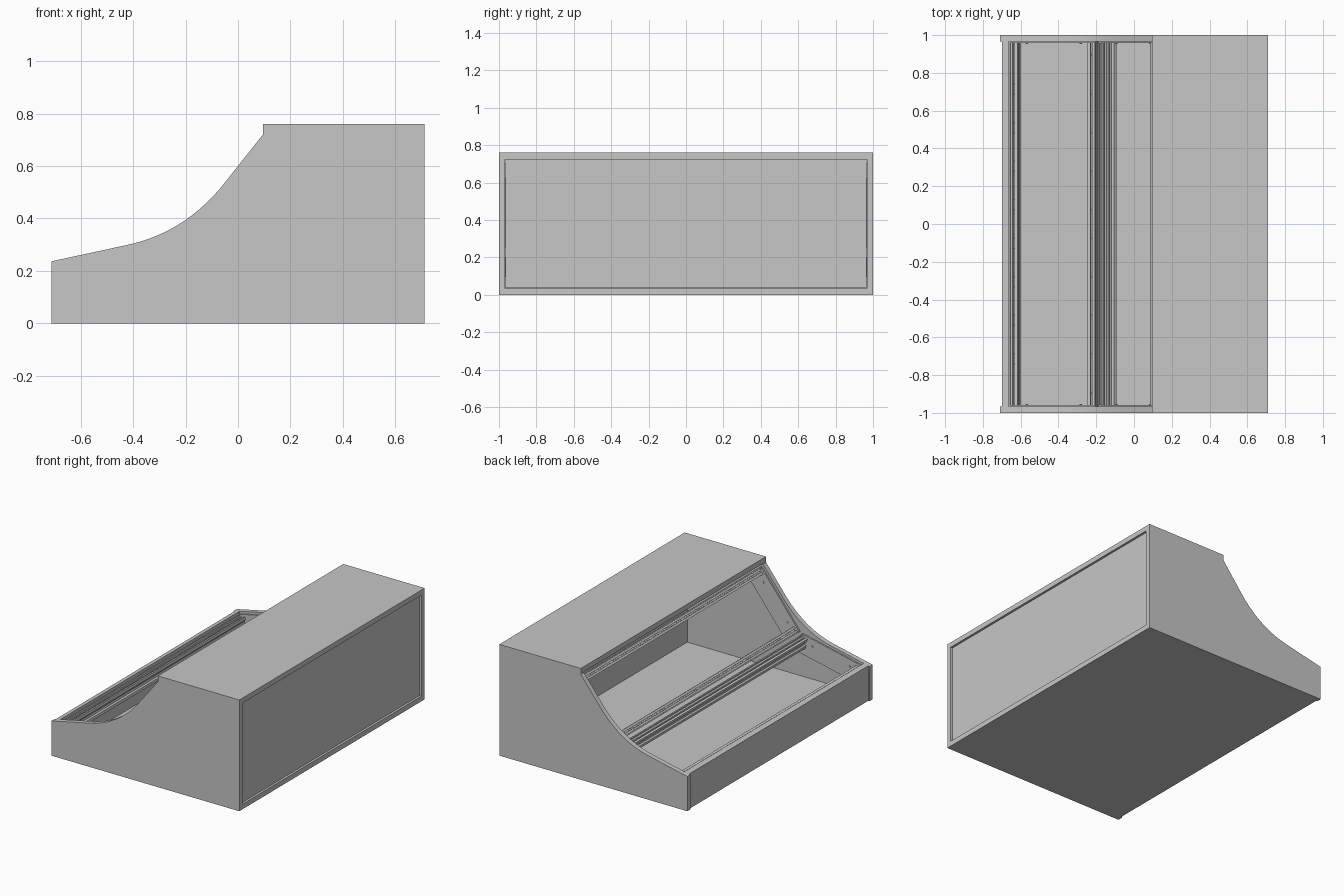
import bpy, bmesh, math
from mathutils import Vector

if "Cube" in bpy.data.objects:
    bpy.data.objects.remove(bpy.data.objects["Cube"])

grey = bpy.data.materials.new("light_grey")
grey.diffuse_color = (0.57, 0.57, 0.57, 1)
grey.use_nodes = True
grey.node_tree.nodes["Principled BSDF"].inputs["Base Color"].default_value = grey.diffuse_color


def prism(name, pts, y0, y1):
    """Extrude an xz outline from y0 to y1."""
    bm = bmesh.new()
    face = bm.faces.new([bm.verts.new((x, y0, z)) for x, z in pts])
    ext = bmesh.ops.extrude_face_region(bm, geom=[face])
    bmesh.ops.translate(bm, vec=(0, y1 - y0, 0),
                        verts=[v for v in ext["geom"] if isinstance(v, bmesh.types.BMVert)])
    bmesh.ops.recalc_face_normals(bm, faces=bm.faces)
    return finish(name, bm)


def finish(name, bm):
    me = bpy.data.meshes.new(name)
    bm.to_mesh(me)
    bm.free()
    me.materials.append(grey)
    ob = bpy.data.objects.new(name, me)
    bpy.context.collection.objects.link(ob)
    return ob


def rect(x0, x1, z0, z1):
    return [(x0, z0), (x1, z0), (x1, z1), (x0, z1)]


def cut(ob, cutter):
    mod = ob.modifiers.new("cut", "BOOLEAN")
    mod.operation, mod.solver, mod.object = "DIFFERENCE", "EXACT", cutter
    bpy.context.view_layer.objects.active = ob
    bpy.ops.object.modifier_apply(modifier=mod.name)
    bpy.data.objects.remove(cutter)


# Case shell: side outline with a swept curve between the two slopes
a, c, b = Vector((-.42, .2997)), Vector((-.2005, .347)), Vector((-.05, .537))
curve = []
for i in range(21):
    t = i / 20
    p = a * (1 - t) ** 2 + c * 2 * t * (1 - t) + b * t * t
    curve.append((p.x, p.y))
outline = [(.71, 0), (.71, .76), (.095, .76), (.095, .72)] + curve[::-1] + [(-.71, .237), (-.71, 0)]
shell = prism("case_shell", outline, -1, 1)

# Hollow interior, open at the back and above the slopes; front board set back
cavity = [(-.665, .035), (.8, .035), (.8, .725), (.05, .725), (.05, .9), (-.665, .9)]
cut(shell, prism("cavity_cutter", cavity, -.967, .967))
cut(shell, prism("front_cutter", rect(-.8, -.7, -.1, .5), -.967, .967))
bpy.ops.object.select_all(action="DESELECT")
shell.select_set(True)
bpy.context.view_layer.objects.active = shell
bpy.ops.object.shade_smooth_by_angle(angle=math.radians(25))

# Recessed back panel
prism("back_panel", rect(.665, .697, .037, .723), -.965, .965)

# Module rows: each has two rails, threaded strips and end brackets
RAIL = [(0, 0), (.008, 0), (.008, .012), (.02, .012), (.02, .026), (.03, .026), (.03, .012),
        (.046, .012), (.046, .03), (.036, .04), (.036, .055), (.046, .062), (.046, .08), (0, .08),
        (0, .06), (.01, .052), (.01, .036), (0, .028)]


def row(name, origin, angle, length):
    d = Vector((math.cos(angle), math.sin(angle)))
    n = Vector((math.sin(angle), -math.cos(angle)))
    o = Vector(origin)

    def at(u, v):
        p = o + d * u + n * v
        return p.x, p.y

    for end, f in (("lower", lambda u: u), ("upper", lambda u: length - u)):
        prism(f"{name}_{end}_rail", [at(f(u), v) for u, v in RAIL], -.958, .958)
        # Row of thread holes along the strip
        bm = bmesh.new()
        x, z = at(f(.025), .0255)
        axis = Vector((-n.x, 0, -n.y))
        rot = Vector((0, 0, 1)).rotation_difference(axis).to_matrix().to_4x4()
        for i in range(84):
            r = bmesh.ops.create_cone(bm, cap_ends=True, segments=6, radius1=.004,
                                      radius2=.004, depth=.003, matrix=rot)
            bmesh.ops.translate(bm, verts=r["verts"], vec=(x, -.94 + i * 1.88 / 83, z))
        finish(f"{name}_{end}_thread_strip", bm)

    for side in (-1, 1):
        plate = [at(0, -.004), at(length, -.004), at(length, .13), at(0, .13)]
        y0, y1 = sorted((side * .957, side * .968))
        prism(f"{name}_bracket", plate, y0, y1)
        # Bracket screws
        bm = bmesh.new()
        for u in (.09, length - .09):
            x, z = at(u, .045)
            r = bmesh.ops.create_cone(bm, cap_ends=True, segments=10, radius1=.007,
                                      radius2=.007, depth=.006)
            bmesh.ops.rotate(bm, verts=r["verts"], cent=(0, 0, 0),
                             matrix=Vector((0, 0, 1)).rotation_difference(Vector((0, 1, 0))).to_matrix())
            bmesh.ops.translate(bm, verts=r["verts"], vec=(x, side * .956, z))
        finish(f"{name}_bracket_screws", bm)


row("front_row", (-.664, .226), math.radians(12.2), .47)
row("rear_row", (-.184, .335), math.radians(51.6), .468)
